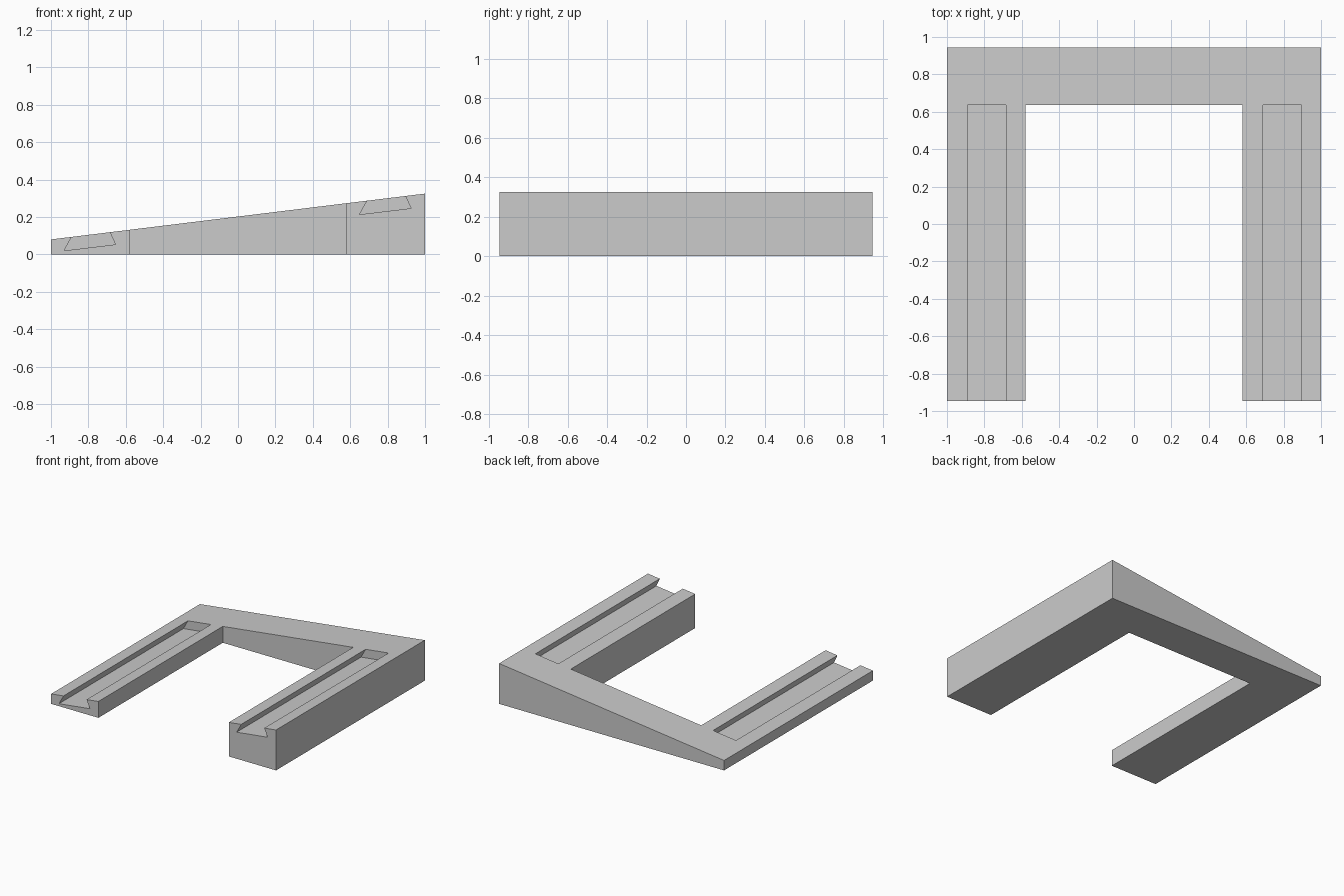
import bpy
import bmesh

# Remove the default cube
cube = bpy.data.objects.get("Cube")
if cube:
    bpy.data.objects.remove(cube, do_unlink=True)

HALF_Y = 0.945      # half depth of the frame
INNER_X = 0.58      # inner side of the legs
BAR_Y = 0.635       # front side of the rear bar, end of the grooves
SLOPE = 0.1225      # rise of the top per unit of x
MID_Z = 0.2025      # top height at x = 0

GREY = (0.6, 0.6, 0.6, 1)
grey = bpy.data.materials.new("plain grey")
grey.use_nodes = True
grey.diffuse_color = GREY
grey.node_tree.nodes["Principled BSDF"].inputs["Base Color"].default_value = GREY


def prism(name, points, offset):
    """Extrude a flat outline along an offset into a solid object."""
    bm = bmesh.new()
    face = bm.faces.new([bm.verts.new(p) for p in points])
    ext = bmesh.ops.extrude_face_region(bm, geom=[face])
    moved = [v for v in ext["geom"] if isinstance(v, bmesh.types.BMVert)]
    bmesh.ops.translate(bm, verts=moved, vec=offset)
    bmesh.ops.recalc_face_normals(bm, faces=bm.faces)
    mesh = bpy.data.meshes.new(name)
    bm.to_mesh(mesh)
    bm.free()
    mesh.materials.append(grey)
    obj = bpy.data.objects.new(name, mesh)
    bpy.context.collection.objects.link(obj)
    return obj


# U-shaped frame, flat below, with the top sheared into a ramp
outline = [(-1, -HALF_Y), (-INNER_X, -HALF_Y), (-INNER_X, BAR_Y), (INNER_X, BAR_Y),
           (INNER_X, -HALF_Y), (1, -HALF_Y), (1, HALF_Y), (-1, HALF_Y)]
frame = prism("sloped_frame", [(x, y, 0) for x, y in outline], (0, 0, 1))
for v in frame.data.vertices:
    if v.co.z > 0.5:
        v.co.z = MID_Z + SLOPE * v.co.x

# Dovetail grooves, square to the ramp, open at the front
dovetail = [(-0.93, 0.02), (-0.655, 0.053), (-0.694, 0.138), (-0.878, 0.115)]
for side, shift in (("right", 0), ("left", 1.58)):
    points = [(x + shift, -1.1, z + SLOPE * shift) for x, z in dovetail]
    cutter = prism(side + "_groove_cutter", points, (0, BAR_Y + 1.1, 0))
    cutter.hide_render = True
    cut = frame.modifiers.new(side + " groove", 'BOOLEAN')
    cut.operation = 'DIFFERENCE'
    cut.solver = 'EXACT'
    cut.object = cutter
    bpy.context.view_layer.objects.active = frame
    bpy.ops.object.modifier_apply(modifier=cut.name)
    bpy.data.objects.remove(cutter, do_unlink=True)
